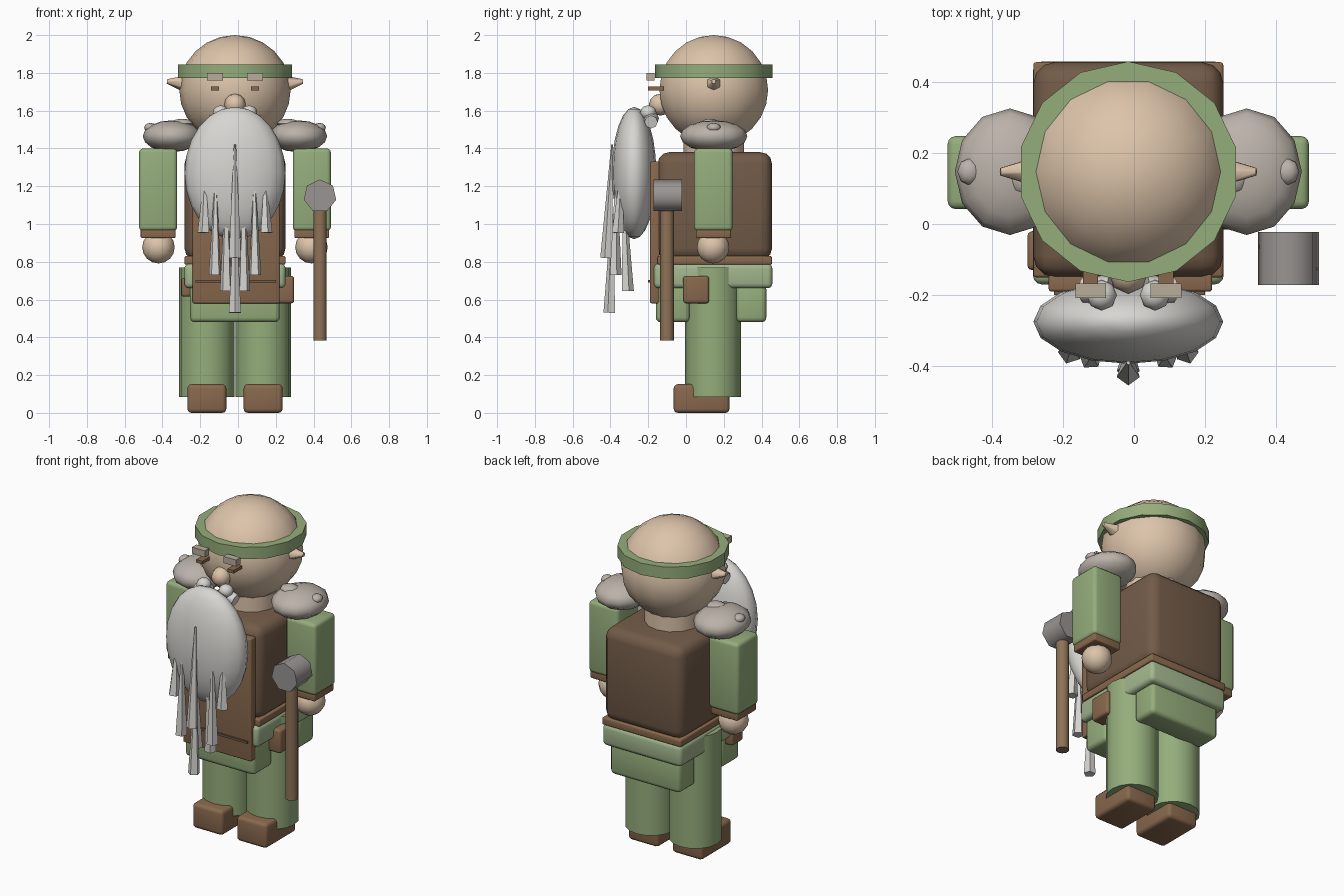
import bpy, math
from mathutils import Vector

if "Cube" in bpy.data.objects:
    bpy.data.objects.remove(bpy.data.objects["Cube"])

CX, CY = -0.016, 0.147  # body axis


def mat(name, r, g, b):
    m = bpy.data.materials.new(name)
    m.diffuse_color = (r, g, b, 1)
    m.use_nodes = True
    m.node_tree.nodes["Principled BSDF"].inputs["Base Color"].default_value = m.diffuse_color
    return m


SKIN = mat("skin", .72, .55, .40)
GREEN = mat("green_cloth", .30, .42, .20)
BELT = mat("pale_green", .36, .47, .27)
DARK = mat("dark_leather", .17, .105, .065)
BROWN = mat("leather", .25, .14, .075)
WOOD = mat("wood", .27, .17, .095)
HAIR = mat("hair", .68, .67, .64)
STONE = mat("stone", .50, .45, .40)
STEEL = mat("dull_metal", .32, .30, .29)
BROW = mat("brow", .48, .42, .33)


def finish(name, m, smooth=True, angle=50):
    o = bpy.context.object
    o.name = name
    o.data.materials.append(m)
    if smooth:
        bpy.ops.object.shade_smooth_by_angle(angle=math.radians(angle))
    return o


def box(name, m, x, y, z, bevel=0.0):
    """Box from (min, max) ranges."""
    bpy.ops.mesh.primitive_cube_add(size=1, location=[sum(r) / 2 for r in (x, y, z)])
    o = bpy.context.object
    o.scale = [r[1] - r[0] for r in (x, y, z)]
    bpy.ops.object.transform_apply(location=False, rotation=False, scale=True)
    if bevel:
        b = o.modifiers.new("bevel", 'BEVEL')
        b.width, b.segments = bevel, 3
        bpy.ops.object.modifier_apply(modifier="bevel")
    return finish(name, m, bool(bevel), 40)


def ball(name, m, loc, rad, seg=12, rings=8):
    bpy.ops.mesh.primitive_uv_sphere_add(segments=seg, ring_count=rings, radius=1, location=loc)
    bpy.context.object.scale = rad
    bpy.ops.object.transform_apply(location=False, rotation=False, scale=True)
    return finish(name, m)


def taper(name, m, a, b, ra, rb, n):
    """Cone or cylinder from point a to point b."""
    a, b = Vector(a), Vector(b)
    bpy.ops.mesh.primitive_cone_add(vertices=n, radius1=ra, radius2=rb,
                                    depth=(b - a).length, location=(a + b) / 2)
    bpy.context.object.rotation_euler = (b - a).to_track_quat('Z', 'Y').to_euler()
    return finish(name, m, True, 59)


def sx(s, c, h):
    """x range of half width h at mirrored offset c."""
    return (CX + s * c - h, CX + s * c + h)


# Torso, hem, belt and tunic skirts
box("torso", DARK, (CX - .267, CX + .267), (-.15, .455), (.81, 1.38), .06)
box("hem", BROWN, (CX - .267, CX + .267), (-.15, .455), (.785, .83), .008)
box("belt", BELT, (CX - .268, CX + .268), (-.17, .457), (.66, .79), .025)
box("front_skirt", GREEN, (CX - .237, CX + .237), (-.16, .02), (.48, .68), .025)
box("back_skirt", GREEN, (CX - .237, CX + .237), (.265, .425), (.48, .68), .025)

# Apron and pouches
box("apron", BROWN, (-.24, .22), (-.19, -.14), (.58, 1.33), .008)
box("apron_seam", DARK, (-.225, .2), (-.2, -.185), (.69, .703))
box("right_pouch", BROWN, (.2, .297), (-.015, .122), (.58, .725), .015)
box("left_pouch", BROWN, (-.3, -.22), (-.13, -.02), (.615, .715), .015)

# Head, neck and headband
taper("neck", SKIN, (CX, CY, 1.34), (CX, CY, 1.53), .16, .16, 14)
h = ball("head", SKIN, (CX, CY, 1.71), (.295, .295, .29), 14, 12)
h.rotation_euler.z = math.pi / 2
taper("headband", GREEN, (CX, CY, 1.773), (CX, CY, 1.845), .31, .31, 14)
ball("nose", SKIN, (CX, -.135, 1.632), (.057, .062, .058), 8, 6)

for s, side in ((-1, "left"), (1, "right")):
    # Face
    taper(side + "_ear", SKIN, (CX + s * .25, CY, 1.74), (CX + s * .36, CY, 1.755), .05, .012, 6)
    box(side + "_eyebrow", BROW, sx(s, .106, .043), (-.208, -.167), (1.76, 1.80))
    box(side + "_eye", BROWN, sx(s, .106, .021), (-.2, -.12), (1.708, 1.727))
    ball(side + "_moustache", HAIR, (CX + s * .075, -.2, 1.59), (.043, .043, .038), 8, 6)
    taper(side + "_moustache_end", HAIR, (CX + s * .05, -.185, 1.56),
          (CX + s * .13, -.185, 1.54), .042, .035, 8)
    # Shoulder stones
    ball(side + "_shoulder", STONE, (CX + s * .333, CY, 1.465), (.155, .178, .084), 12, 8)
    ball(side + "_shoulder_bump", STONE, (CX + s * .447, CY, 1.51), (.034, .038, .025), 8, 6)
    ball(side + "_shoulder_knob", STONE, (CX + s * .28, CY - .02, 1.533), (.06, .05, .024), 8, 6)
    # Arm
    box(side + "_sleeve", GREEN, sx(s, .407, .101), (.042, .247), (.963, 1.4), .022)
    box(side + "_cuff", BROWN, sx(s, .407, .092), (.052, .238), (.925, .975), .008)
    ball(side + "_hand", SKIN, (CX + s * .405, .143, .877), (.086, .086, .086))
    # Leg and shoe
    taper(side + "_leg", GREEN, (CX + s * .149, .143, .085), (CX + s * .149, .143, .77),
          .147, .147, 16)
    box(side + "_shoe", BROWN, sx(s, .149, .103), (-.065, .23), (0, .152), .022)

# Beard: rounded mass with hanging, downward-flaring locks
ball("beard", HAIR, (CX, -.275, 1.27), (.267, .118, .35), 16, 12)
locks = [  # offset, y at tip, y at end, tip z, end z
    (0, -.39, -.42, 1.42, .82),
    (.164, -.345, -.36, 1.25, .953),
    (.106, -.37, -.375, 1.22, .73),
    (.047, -.33, -.31, 1.2, .645),
    (0, -.39, -.403, 1.05, .53),
]
for i, (dx, y0, y1, z0, z1) in enumerate(locks):
    for s in ((1, -1) if dx else (1,)):
        taper(f"beard_lock_{i}", HAIR, (CX + s * dx, y1, z1),
              (CX + s * dx * .97, y0, z0), .034, .006, 5)

# Hammer
taper("hammer_handle", WOOD, (.434, -.1, .383), (.434, -.1, 1.15), .037, .037, 10)
taper("hammer_head", STEEL, (.434, -.022, 1.148), (.434, -.172, 1.148), .088, .088, 7)
